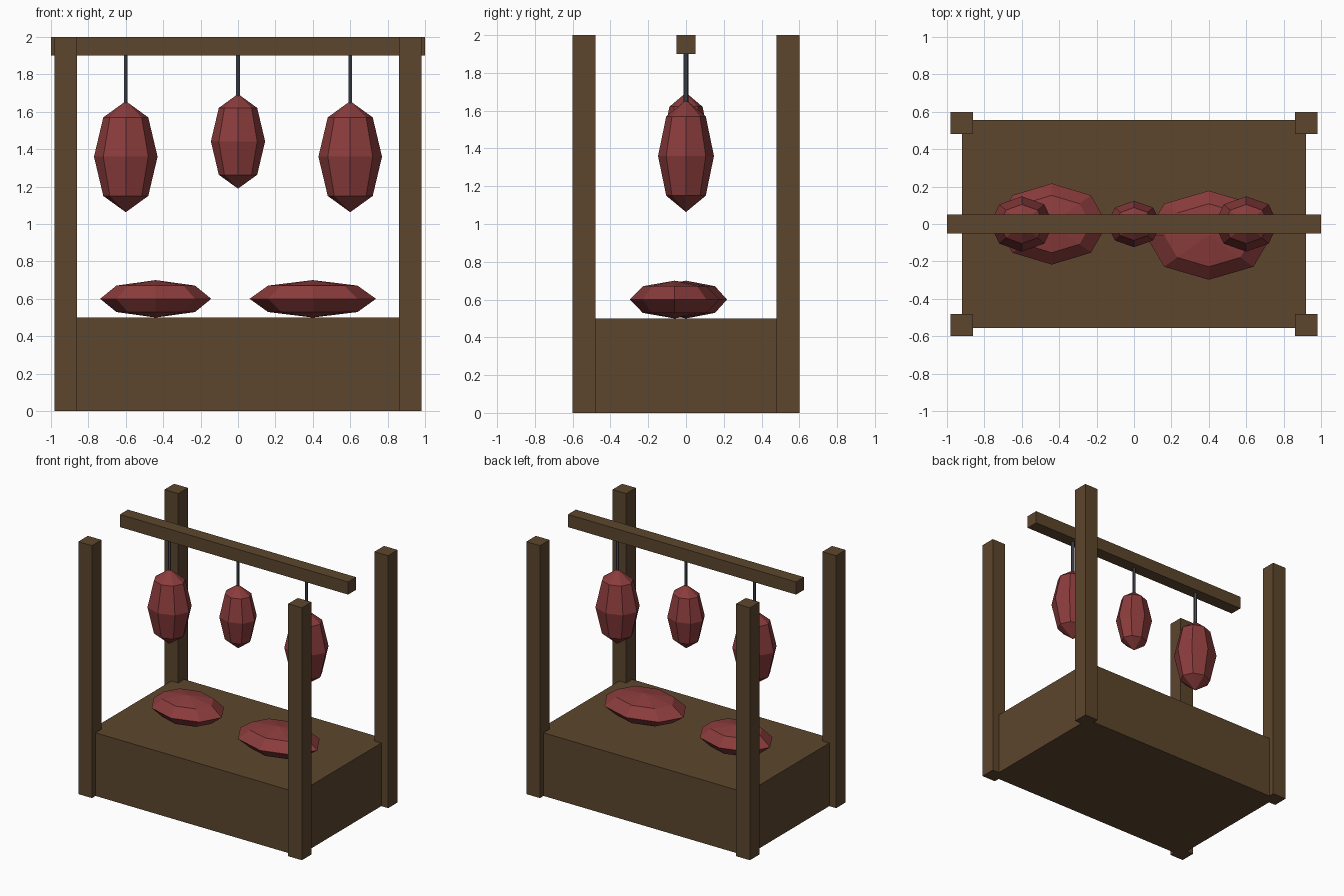
import bpy
import bmesh
from mathutils import Matrix, Vector

if "Cube" in bpy.data.objects:
    bpy.data.objects.remove(bpy.data.objects["Cube"], do_unlink=True)


def material(name, rgb):
    mat = bpy.data.materials.new(name)
    mat.use_nodes = True
    color = (*rgb, 1)
    mat.diffuse_color = color
    for node in mat.node_tree.nodes:
        if node.type == "BSDF_PRINCIPLED":
            node.inputs["Base Color"].default_value = color
            node.inputs["Roughness"].default_value = 0.8
    return mat


wood = material("dark wood", (0.109, 0.061, 0.026))
meat = material("red meat", (0.258, 0.045, 0.045))
iron = material("grey iron", (0.068, 0.07, 0.085))


def add_object(name, bm, mat, location):
    mesh = bpy.data.meshes.new(name)
    bm.to_mesh(mesh)
    bm.free()
    mesh.materials.append(mat)
    obj = bpy.data.objects.new(name, mesh)
    obj.location = location
    bpy.context.collection.objects.link(obj)
    return obj


def box(name, center, size, mat):
    bm = bmesh.new()
    bmesh.ops.create_cube(bm, size=1, matrix=Matrix.Diagonal((*size, 1)))
    return add_object(name, bm, mat, center)


def faceted_lump(name, center, radii):
    bm = bmesh.new()
    bmesh.ops.create_uvsphere(bm, u_segments=8, v_segments=4, radius=1,
                              matrix=Matrix.Diagonal((*radii, 1)))
    return add_object(name, bm, meat, center)


def rod(name, x, bottom, top):
    bm = bmesh.new()
    bmesh.ops.create_cone(bm, cap_ends=True, segments=6, radius1=0.012,
                          radius2=0.012, depth=top - bottom)
    return add_object(name, bm, iron, (x, 0, (bottom + top) / 2))


# Counter block
box("counter", (0, 0, 0.25), (1.84, 1.11, 0.5), wood)

# Four corner posts
for side, sx in (("right", -1), ("left", 1)):
    for end, sy in (("front", -1), ("back", 1)):
        box(f"{end}_{side}_post", (sx * 0.92, sy * 0.54, 1), (0.12, 0.12, 2), wood)

# Hanging beam
box("hanging_beam", (0, 0, 1.95), (2, 0.1, 0.1), wood)

# Hanging cuts on rods
for side, x, z, radii in (
    ("right", -0.6, 1.36, (0.17, 0.148, 0.297)),
    ("middle", 0, 1.442, (0.145, 0.124, 0.253)),
    ("left", 0.6, 1.36, (0.17, 0.148, 0.297)),
):
    faceted_lump(f"{side}_hanging_meat", (x, 0, z), radii)
    rod(f"{side}_hanging_rod", x, z + radii[2] - 0.02, 1.91)

# Flat cuts lying on the counter
faceted_lump("right_counter_meat", (-0.44, 0, 0.6), (0.297, 0.217, 0.1))
faceted_lump("left_counter_meat", (0.4, -0.06, 0.6), (0.338, 0.238, 0.1))
